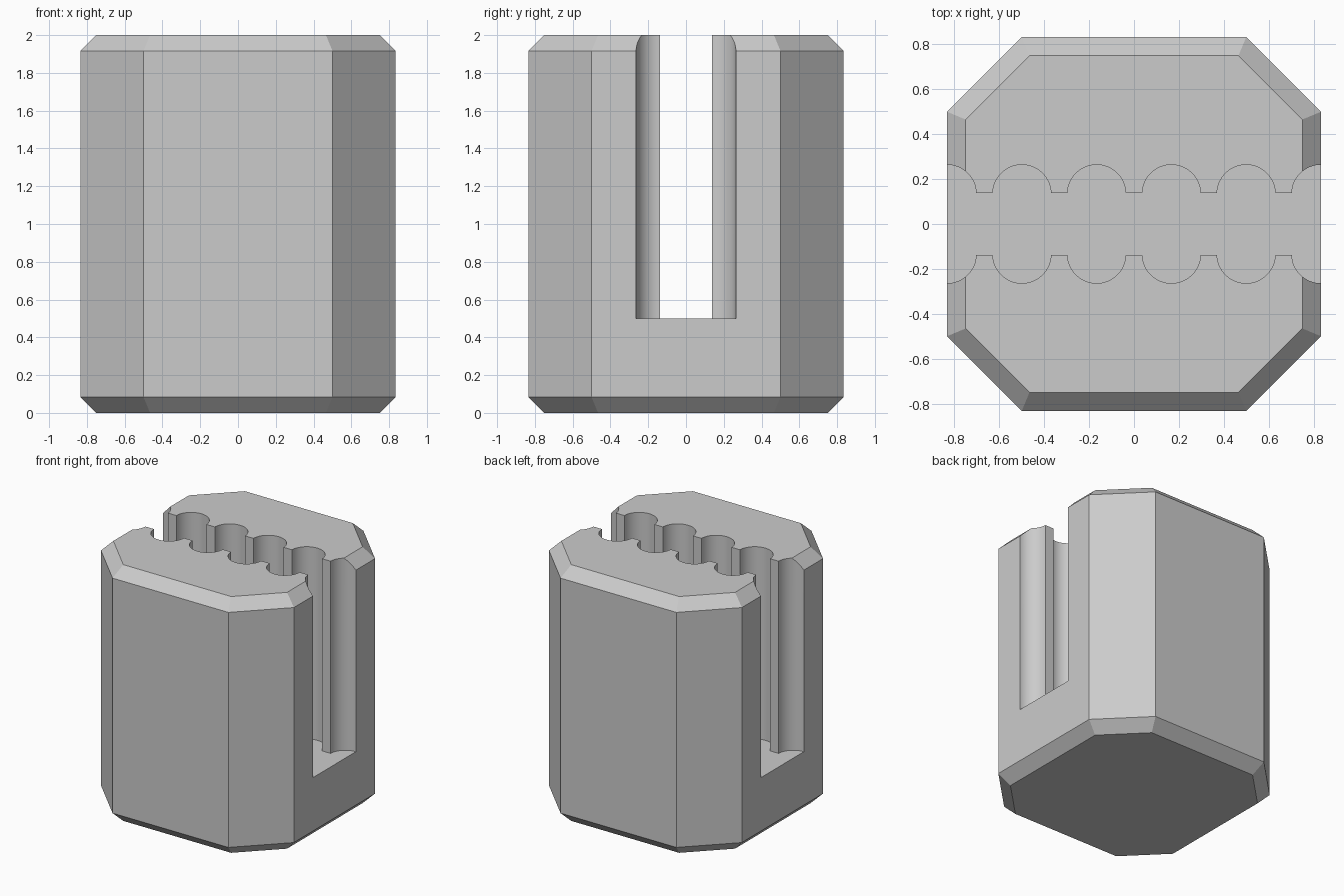
import bpy
import bmesh
import math

HALF, CORNER, CHAMFER, HEIGHT = 0.833, 0.5, 0.083, 2.0
SLOT_HALF, SLOT_FLOOR = 0.138, 0.5
RADIUS, PITCH, CENTRE_Y = 0.13, 0.333, 0.134

if "Cube" in bpy.data.objects:
    bpy.data.objects.remove(bpy.data.objects["Cube"], do_unlink=True)


def material(name, value):
    mat = bpy.data.materials.new(name)
    mat.use_nodes = True
    colour = (value, value, value, 1)
    mat.diffuse_color = colour
    mat.node_tree.nodes["Principled BSDF"].inputs["Base Color"].default_value = colour
    return mat


def loft(name, rings):
    """Closed solid through a stack of matching rings."""
    bm = bmesh.new()
    rows = [[bm.verts.new(p) for p in ring] for ring in rings]
    count = len(rows[0])
    for low, high in zip(rows, rows[1:]):
        for i in range(count):
            j = (i + 1) % count
            bm.faces.new((low[i], low[j], high[j], high[i]))
    bm.faces.new(rows[0][::-1])
    bm.faces.new(rows[-1])
    bmesh.ops.recalc_face_normals(bm, faces=bm.faces[:])
    mesh = bpy.data.meshes.new(name)
    bm.to_mesh(mesh)
    bm.free()
    obj = bpy.data.objects.new(name, mesh)
    bpy.context.collection.objects.link(obj)
    return obj


def octagon(inset, z):
    """Square with cut corners, all sides moved in by the inset."""
    a = HALF - inset
    b = HALF + CORNER - inset * math.sqrt(2) - a
    return [(a, -b, z), (a, b, z), (b, a, z), (-b, a, z),
            (-a, b, z), (-a, -b, z), (-b, -a, z), (b, -a, z)]


# Chamfered octagonal body
body = loft("grooved_block", [octagon(CHAMFER, 0), octagon(0, CHAMFER),
                              octagon(0, HEIGHT - CHAMFER), octagon(CHAMFER, HEIGHT)])
body.data.materials.append(material("light grey", 0.6))

# Slot outline with a row of round scallops along each side
start = math.asin((SLOT_HALF - CENTRE_Y) / RADIUS)
steps = 32
side = []
for k in range(6):
    cx = HALF * (2 * k / 5 - 1)
    for s in range(steps + 1):
        a = math.pi - start - (math.pi - 2 * start) * s / steps
        side.append((cx + RADIUS * math.cos(a), CENTRE_Y + RADIUS * math.sin(a)))
side = [(-1.1, SLOT_HALF)] + side + [(1.1, SLOT_HALF)]
outline = side + [(x, -y) for x, y in reversed(side)]
cutter = loft("slot_cutter", [[(x, y, z) for x, y in outline]
                              for z in (SLOT_FLOOR, HEIGHT + 0.2)])
cutter.hide_render = True

# Cut the slot and bake the result
cut = body.modifiers.new("slot", "BOOLEAN")
cut.operation = "DIFFERENCE"
cut.solver = "EXACT"
cut.object = cutter
bpy.context.view_layer.objects.active = body
body.select_set(True)
bpy.ops.object.modifier_apply(modifier=cut.name)
bpy.data.objects.remove(cutter, do_unlink=True)
bpy.ops.object.shade_smooth_by_angle(angle=math.radians(25))
